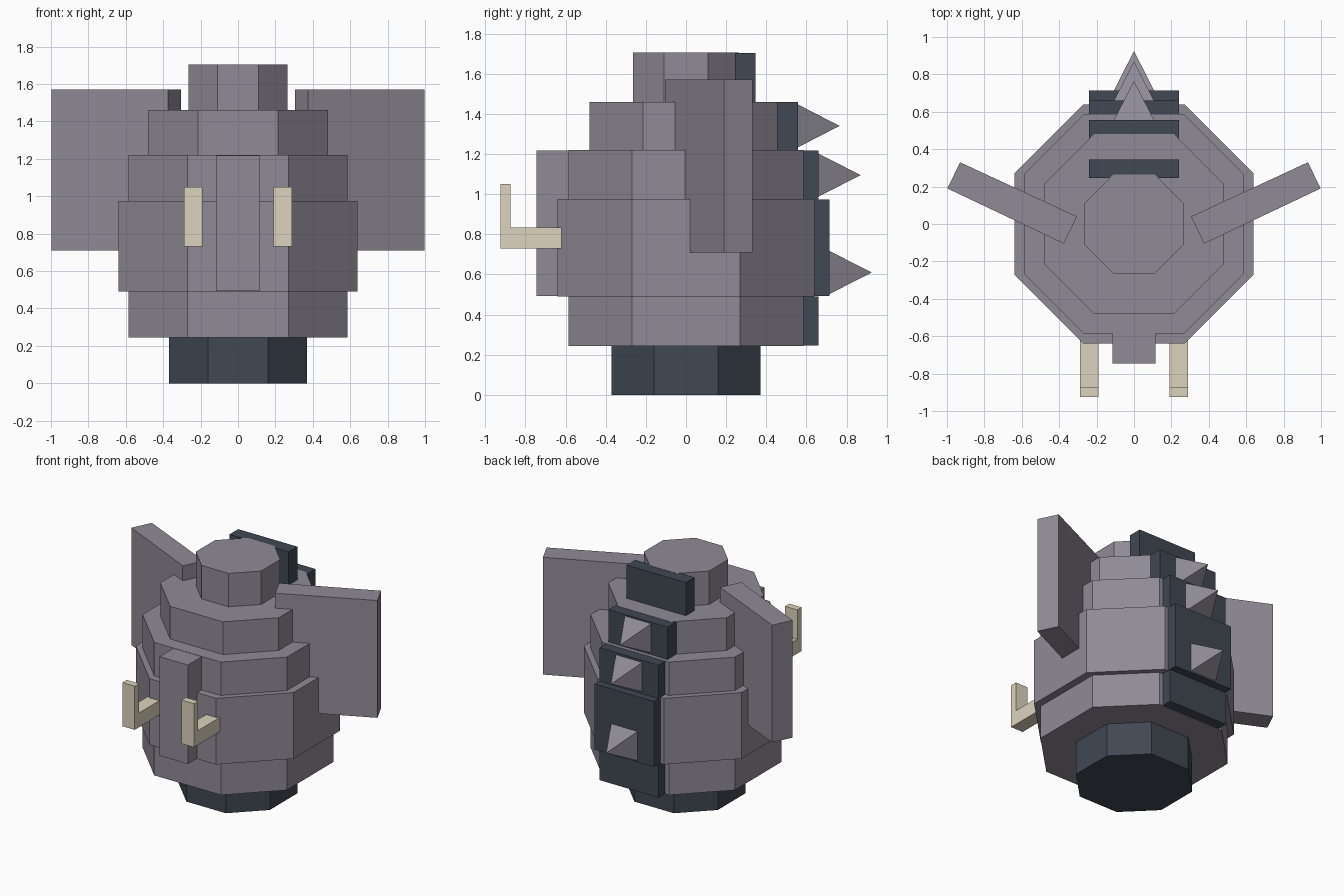
import bpy, bmesh

if "Cube" in bpy.data.objects:
    bpy.data.objects.remove(bpy.data.objects["Cube"])


def material(name, rgb):
    m = bpy.data.materials.new(name)
    lin = [(c / 255 / 12.92 if c < 11 else ((c / 255 + 0.055) / 1.055) ** 2.4) for c in rgb]
    m.diffuse_color = (*lin, 1)
    m.use_nodes = True
    m.node_tree.nodes["Principled BSDF"].inputs["Base Color"].default_value = m.diffuse_color
    return m


GREY = material("warm_grey", (143, 139, 150))
SLATE = material("dark_slate", (64, 72, 83))
IVORY = material("ivory", (221, 212, 190))


def finish(name, bm, mat):
    bmesh.ops.recalc_face_normals(bm, faces=bm.faces)
    me = bpy.data.meshes.new(name)
    bm.to_mesh(me)
    bm.free()
    me.materials.append(mat)
    ob = bpy.data.objects.new(name, me)
    bpy.context.collection.objects.link(ob)
    return ob


def prism(name, outline, z0, z1, mat):
    """Extrude a flat outline in x, y from z0 up to z1."""
    bm = bmesh.new()
    face = bm.faces.new([bm.verts.new((x, y, z0)) for x, y in outline])
    top = bmesh.ops.extrude_face_region(bm, geom=[face])["geom"]
    bmesh.ops.translate(bm, vec=(0, 0, z1 - z0),
                        verts=[v for v in top if isinstance(v, bmesh.types.BMVert)])
    return finish(name, bm, mat)


def box(name, x0, x1, y0, y1, z0, z1, mat):
    return prism(name, [(x0, y0), (x1, y0), (x1, y1), (x0, y1)], z0, z1, mat)


def octagon(w, c):
    """Half width w, flat side half length c."""
    return [(c, -w), (w, -c), (w, c), (c, w), (-c, w), (-w, c), (-w, -c), (-c, -w)]


def spike(name, y0, y1, z, r):
    """Four-sided spike pointing backwards."""
    bm = bmesh.new()
    base = [bm.verts.new((sx * r, y0, z + sz * r))
            for sx, sz in ((-1, -1), (1, -1), (1, 1), (-1, 1))]
    tip = bm.verts.new((0, y1, z))
    bm.faces.new(base)
    for i in range(4):
        bm.faces.new((base[i], base[(i + 1) % 4], tip))
    return finish(name, bm, GREY)


# Stacked octagonal body
for name, w, c, z0, z1, mat in (
        ("base", 0.37, 0.16, 0, 0.245, SLATE),
        ("lower_body", 0.585, 0.27, 0.245, 0.49, GREY),
        ("middle_body", 0.64, 0.27, 0.49, 0.975, GREY),
        ("upper_body", 0.585, 0.27, 0.975, 1.22, GREY),
        ("shoulder", 0.48, 0.215, 1.22, 1.46, GREY),
        ("crown", 0.265, 0.11, 1.46, 1.705, GREY)):
    prism(name, octagon(w, c), z0, z1, mat)

# Dark plates down the back, tops a hair below the tiers they overlap
for name, y0, y1, z0, z1 in (
        ("lower_back_plate", 0.55, 0.66, 0.247, 0.49),
        ("middle_back_plate", 0.60, 0.715, 0.492, 0.973),
        ("upper_back_plate", 0.55, 0.66, 0.973, 1.218),
        ("shoulder_back_plate", 0.45, 0.557, 1.218, 1.458),
        ("crown_back_plate", 0.245, 0.345, 1.458, 1.703)):
    box(name, -0.24, 0.24, y0, y1, z0, z1, SLATE)

# Back spikes
spike("lower_spike", 0.715, 0.925, 0.61, 0.107)
spike("middle_spike", 0.66, 0.87, 1.095, 0.107)
spike("upper_spike", 0.557, 0.765, 1.34, 0.107)

# Trunk on the front
box("trunk", -0.115, 0.115, -0.745, -0.58, 0.492, 1.218, GREY)

# Ears and tusks on both sides
for side, s in (("right", 1), ("left", -1)):
    ear = [(0.305, 0.04), (0.375, -0.105), (0.998, 0.19), (0.93, 0.33)]
    prism(side + "_ear", [(s * x, y) for x, y in ear], 0.71, 1.57, GREY)
    # L-shaped tusk: side profile in y, z extruded across x
    bm = bmesh.new()
    profile = [(-0.61, 0.73), (-0.925, 0.73), (-0.925, 1.05), (-0.875, 1.05),
               (-0.875, 0.835), (-0.61, 0.835)]
    face = bm.faces.new([bm.verts.new((s * 0.19, y, z)) for y, z in profile])
    ext = bmesh.ops.extrude_face_region(bm, geom=[face])["geom"]
    bmesh.ops.translate(bm, vec=(s * 0.1, 0, 0),
                        verts=[v for v in ext if isinstance(v, bmesh.types.BMVert)])
    finish(side + "_tusk", bm, IVORY)
